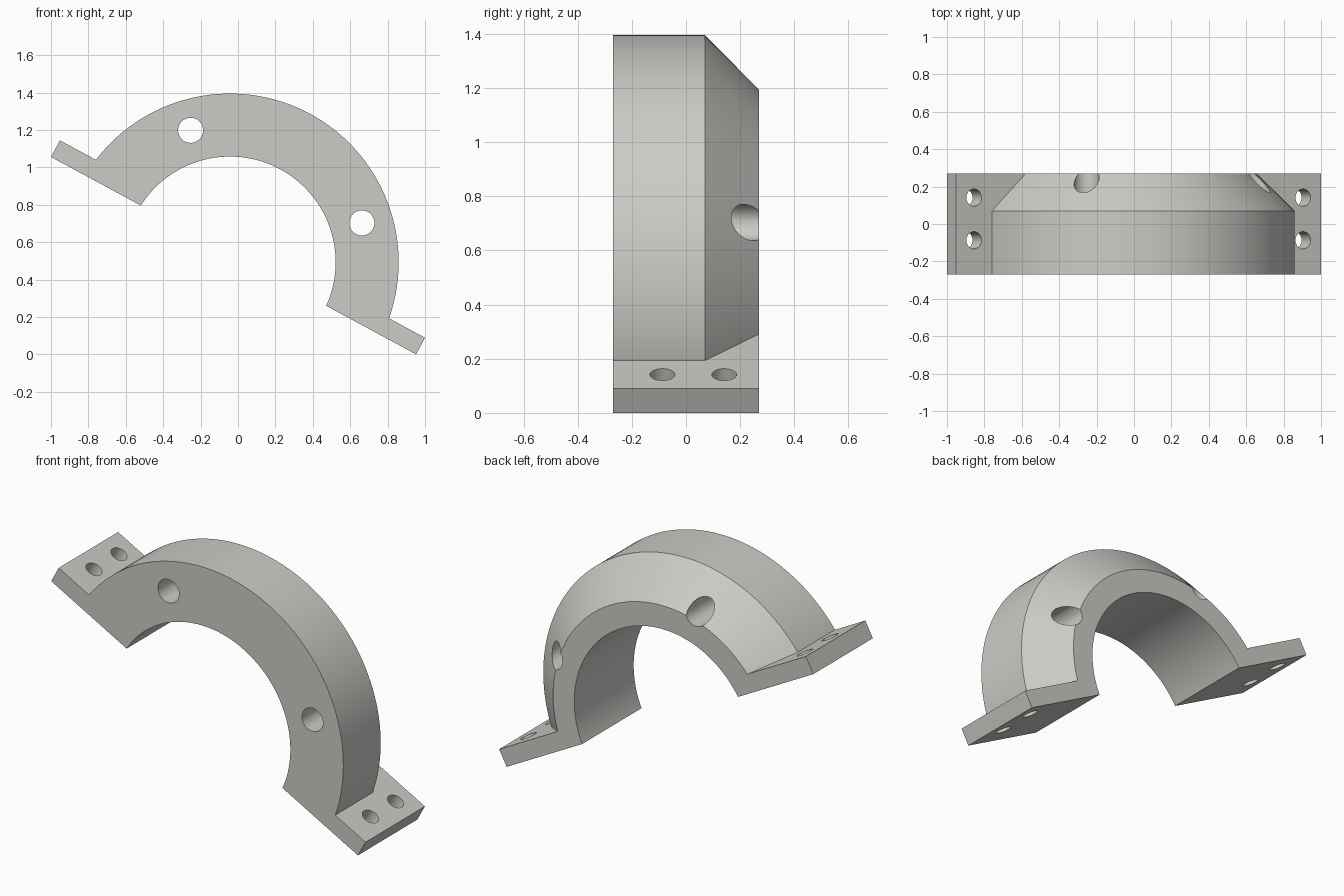
import bpy, bmesh, math
from mathutils import Matrix, Vector

if "Cube" in bpy.data.objects:
    bpy.data.objects.remove(bpy.data.objects["Cube"])

TILT = math.radians(28.4)          # slope of the split plane
SPLIT, FLANGE_TOP = 0.040, 0.141   # heights above the bore axis
BORE, OUTER, BACK_OUTER = 0.565, 0.902, 0.70
FRONT, CHAMFER, BACK = -0.27, 0.07, 0.27
FLANGE_END = 1.1095

grey = bpy.data.materials.new("light grey")
grey.diffuse_color = (0.60, 0.60, 0.57, 1)
grey.use_nodes = True
grey.node_tree.nodes["Principled BSDF"].inputs["Base Color"].default_value = grey.diffuse_color


def add_object(name, bm):
    bmesh.ops.recalc_face_normals(bm, faces=bm.faces)
    mesh = bpy.data.meshes.new(name)
    bm.to_mesh(mesh)
    bm.free()
    mesh.materials.append(grey)
    obj = bpy.data.objects.new(name, mesh)
    bpy.context.collection.objects.link(obj)
    return obj


def box(name, lo, hi):
    bm = bmesh.new()
    lo, hi = Vector(lo), Vector(hi)
    bmesh.ops.create_cube(bm, size=1, matrix=Matrix.Translation((lo + hi) / 2)
                          @ Matrix.Diagonal((*(hi - lo), 1)))
    return add_object(name, bm)


def rod(name, centre, radius, length, along_y=False):
    bm = bmesh.new()
    turn = Matrix.Rotation(math.pi / 2, 4, 'X') if along_y else Matrix.Identity(4)
    bmesh.ops.create_cone(bm, cap_ends=True, segments=40, radius1=radius, radius2=radius,
                          depth=length, matrix=Matrix.Translation(centre) @ turn)
    return add_object(name, bm)


def lathe(name, profile, steps):
    """Closed ring from (radius, y) points turned about the y axis."""
    bm = bmesh.new()
    rings = []
    for i in range(steps):
        a = 2 * math.pi * i / steps
        rings.append([bm.verts.new((r * math.cos(a), y, r * math.sin(a))) for r, y in profile])
    n = len(profile)
    for i in range(steps):
        p, q = rings[i], rings[(i + 1) % steps]
        for j in range(n):
            k = (j + 1) % n
            bm.faces.new((p[j], p[k], q[k], q[j]))
    return add_object(name, bm)


def combine(target, tool, operation):
    tool.hide_render = True
    mod = target.modifiers.new(operation.lower(), 'BOOLEAN')
    mod.operation, mod.object, mod.solver = operation, tool, 'EXACT'
    bpy.context.view_layer.objects.active = target
    bpy.ops.object.modifier_apply(modifier=mod.name)
    bpy.data.objects.remove(tool)


# chamfered ring
clamp = lathe("clamp_half", [(BORE, FRONT), (OUTER, FRONT), (OUTER, CHAMFER),
                             (BACK_OUTER, BACK), (BORE, BACK)], 144)

# flanges on both ends
for side in (-1, 1):
    xs = sorted((side * 0.625, side * FLANGE_END))
    combine(clamp, box("flange", (xs[0], FRONT, -0.1), (xs[1], BACK, FLANGE_TOP)), 'UNION')

# remove the lower half at the split plane
combine(clamp, box("split_cutter", (-2, -1, -2), (2, 1, SPLIT)), 'DIFFERENCE')

# bolt holes through the flanges
for side in (-1, 1):
    for y in (-0.087, 0.141):
        combine(clamp, rod("bolt_cutter", (side * 1.0, y, 0.1), 0.046, 0.6), 'DIFFERENCE')

# pin holes through the ring
for angle in (45, 135):
    a = math.radians(angle)
    centre = (0.736 * math.cos(a), 0, 0.736 * math.sin(a))
    combine(clamp, rod("pin_cutter", centre, 0.067, 1.0, True), 'DIFFERENCE')

# tilt into place
clamp.data.transform(Matrix.Translation((-0.043, 0, 0.493)) @ Matrix.Rotation(TILT, 4, 'Y'))
bpy.ops.object.select_all(action='DESELECT')
clamp.select_set(True)
bpy.context.view_layer.objects.active = clamp
bpy.ops.object.shade_smooth_by_angle(angle=math.radians(25))
